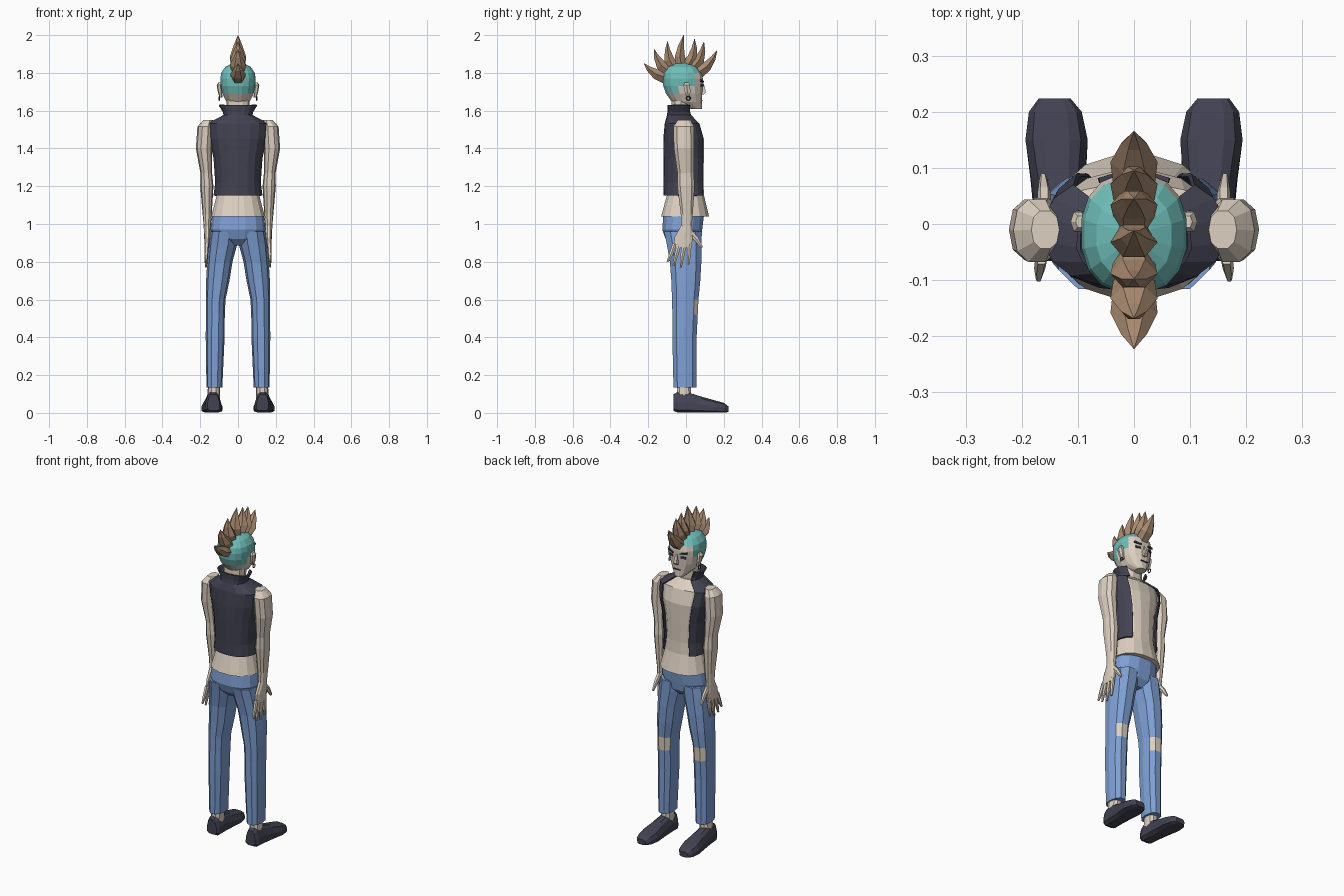
import bpy, bmesh, math
from mathutils import Vector

if "Cube" in bpy.data.objects:
    bpy.data.objects.remove(bpy.data.objects["Cube"], do_unlink=True)


def material(name, *rgb):
    mat = bpy.data.materials.new(name)
    mat.use_nodes = True
    mat.diffuse_color = (*rgb, 1)
    mat.node_tree.nodes["Principled BSDF"].inputs["Base Color"].default_value = (*rgb, 1)
    return mat


skin = material("pale skin", .72, .63, .53)
denim = material("blue denim", .21, .35, .66)
dark = material("dark leather", .054, .054, .084)
teal = material("teal scalp", .16, .52, .49)
brown = material("brown hair", .39, .255, .16)


def power(value, exponent):
    return math.copysign(abs(value) ** exponent, value)


def skin_rings(name, rings, mat, sides=10, square=.85, gap=0, second=None, rule=None):
    """Skin a row of rings (centre, u, v); gap leaves an opening around +v."""
    bm = bmesh.new()
    start = math.pi / 2 + gap
    span = math.tau - 2 * gap
    steps = sides + 1 if gap else sides
    shift = 0 if gap else .5
    rows = []
    for centre, u, v in rings:
        row = []
        for i in range(steps):
            a = start + span * (i + shift) / sides
            offset = u * power(math.cos(a), square) + v * power(math.sin(a), square)
            row.append(bm.verts.new(centre + offset))
        rows.append(row)
    for low, high in zip(rows, rows[1:]):
        for i in range(sides):
            j = (i + 1) % steps
            bm.faces.new((low[i], low[j], high[j], high[i]))
    if not gap:
        bm.faces.new(rows[0])
        bm.faces.new(rows[-1])
    bmesh.ops.recalc_face_normals(bm, faces=bm.faces)
    if rule:
        for face in bm.faces:
            face.material_index = int(rule(face.calc_center_median()))
    mesh = bpy.data.meshes.new(name)
    bm.to_mesh(mesh)
    bm.free()
    mesh.materials.append(mat)
    if second:
        mesh.materials.append(second)
    obj = bpy.data.objects.new(name, mesh)
    bpy.context.scene.collection.objects.link(obj)
    return obj


def upright(rows, side=1, grow=0):
    """Rows of x, y, z, half width, half depth become level rings."""
    return [(Vector((x * side, y, z)), Vector((w + grow, 0, 0)), Vector((0, d + grow, 0)))
            for x, y, z, w, d in rows]


def bent(points, widths, depths):
    """Rings across a path that bends in the side plane."""
    rings = []
    for i, p in enumerate(points):
        t = (points[min(i + 1, len(points) - 1)] - points[max(i - 1, 0)]).normalized()
        across = t.cross(Vector((1, 0, 0))).normalized()
        rings.append((p, Vector((widths[i], 0, 0)), across * depths[i]))
    return rings


def plate(name, centre, size, mat, tilt=0):
    bpy.ops.mesh.primitive_cube_add(size=1, location=centre, rotation=tilt or (0, 0, 0))
    obj = bpy.context.object
    obj.name = name
    obj.scale = size
    obj.data.materials.append(mat)
    return obj


# Torso, with the open vest built from the same rings
body = [(0, -.005, 1.04, .144, .129), (0, -.003, 1.15, .115, .1), (0, -.004, 1.22, .106, .098),
        (0, -.004, 1.35, .115, .1), (0, -.004, 1.45, .138, .1), (0, -.012, 1.53, .148, .085),
        (0, -.03, 1.575, .062, .055)]
skin_rings("torso", upright(body), skin, sides=16)
collar = [(0, -.032, 1.595, .066, .05), (0, -.032, 1.63, .088, .05)]
vest = skin_rings("vest", upright(body[1:] + collar, grow=.012), dark, sides=14, gap=math.radians(38))
thick = vest.modifiers.new("thickness", "SOLIDIFY")
thick.thickness = .008
thick.offset = 0

# Neck and head
skin_rings("neck", upright([(0, -.03, 1.54, .062, .05), (0, -.025, 1.69, .062, .052)]), skin)


def on_scalp(c):
    if c.y > .035:
        return c.z > 1.79
    return c.z > (1.74 if c.y > -.03 else 1.68)


head = [(0, .055, 1.61, .03, .03), (0, .005, 1.645, .062, .08), (0, -.01, 1.69, .084, .097),
        (0, -.016, 1.73, .092, .106), (0, -.017, 1.77, .095, .108), (0, -.018, 1.8, .09, .102),
        (0, -.02, 1.832, .068, .078), (0, -.02, 1.852, .03, .04)]
skin_rings("head", upright(head), skin, sides=16, second=teal, rule=on_scalp)
skin_rings("nose", upright([(0, .085, 1.685, .014, .012), (0, .094, 1.697, .014, .016),
                            (0, .088, 1.745, .008, .008)]), skin, sides=4)
plate("mouth", (0, .087, 1.655), (.045, .007, .004), dark)

# Crest of curved spikes: base and tip in the side plane
spikes = [(-.105, 1.775, -.222, 1.85), (-.095, 1.81, -.168, 1.925), (-.065, 1.83, -.098, 1.967),
          (-.025, 1.84, -.012, 2), (.01, 1.84, .045, 1.98), (.04, 1.83, .095, 1.965),
          (.062, 1.8, .165, 1.92)]
for number, (by, bz, ty, tz) in enumerate(spikes):
    base, tip = Vector((0, by, bz)), Vector((0, ty, tz))
    sag = Vector((0, math.copysign(.012, ty), -.008))
    path = [base, base.lerp(tip, .35) + sag, base.lerp(tip, .7) + sag * .8, tip]
    skin_rings(f"hair_spike_{number + 1}", bent(path, (.036, .042, .023, .001), (.04, .031, .017, .001)),
               brown, sides=6, square=1.1)

# Hips
hips = [(0, -.012, .885, .05, .06), (0, -.015, .92, .12, .095), (0, -.02, .97, .146, .108),
        (0, -.012, 1.05, .137, .11)]
skin_rings("hips", upright(hips), denim, sides=14)

leg = [(.125, -.005, .135, .042, .064), (.121, -.008, .4, .05, .067), (.12, -.005, .52, .05, .07),
       (.118, -.004, .6, .052, .073), (.107, -.001, .7, .062, .08), (.096, -.002, .8, .067, .087),
       (.079, -.01, .9, .077, .097), (.073, -.016, .96, .073, .104)]
arm = [(.158, -.01, 1.55, .025, .035), (.173, -.012, 1.515, .042, .058), (.18, -.01, 1.4, .043, .056),
       (.168, -.002, 1.27, .031, .045), (.165, 0, 1.2, .035, .048), (.163, .004, 1.05, .024, .033),
       (.163, .002, .99, .019, .03), (.163, -.012, .93, .016, .05), (.165, -.018, .875, .012, .05)]
shoe = [(-.066, .055, .034, .045), (-.045, .056, .045, .056), (.01, .055, .047, .055),
        (.08, .044, .05, .044), (.15, .034, .055, .034), (.2, .027, .045, .027), (.224, .02, .026, .016)]
fingers = {"little": (-.06, -.098, .8), "ring": (-.035, -.066, .78),
           "middle": (-.008, -.028, .77), "index": (.018, .012, .785)}

for word, s in (("left", 1), ("right", -1)):
    # Leg with a torn knee
    skin_rings(word + "_trouser_leg", upright(leg, s), denim, second=skin,
               rule=lambda c: .52 < c.z < .6 and c.y > .03)
    skin_rings(word + "_ankle", upright([(.13, -.01, .07, .034, .04), (.125, -.01, .2, .03, .036)], s), skin)

    # Shoe, narrower towards the top
    rings = [(Vector((s * (.132 + y * .04), y, z)), Vector((w, 0, 0)), Vector((0, 0, h)))
             for y, z, w, h in shoe]
    foot = skin_rings(word + "_shoe", rings, dark, square=.6)
    for v in foot.data.vertices:
        middle = s * .135
        v.co.x = middle + (v.co.x - middle) * (1.18 - 5 * v.co.z)

    # Arm, fingers and thumb
    skin_rings(word + "_arm", upright(arm, s), skin)
    for finger, (root, ty, tz) in fingers.items():
        path = [Vector((s * .165, root, .895)), Vector((s * .168, (root + ty) / 2, .84)),
                Vector((s * .17, ty, tz))]
        skin_rings(f"{word}_{finger}_finger", bent(path, (.011, .01, .005), (.013, .012, .006)), skin, sides=6)
    path = [Vector((s * .16, .012, .965)), Vector((s * .16, .055, .92)), Vector((s * .162, .085, .875))]
    skin_rings(word + "_thumb", bent(path, (.013, .012, .006), (.018, .014, .007)), skin, sides=6)

    # Ear, earring, eye and brow
    ear = [(.09, .012, 1.67, .008, .01), (.096, .008, 1.7, .011, .017), (.1, .004, 1.735, .013, .02),
           (.096, .004, 1.75, .008, .012)]
    skin_rings(word + "_ear", upright(ear, s), skin, sides=6)
    bpy.ops.mesh.primitive_torus_add(major_radius=.011, minor_radius=.003, major_segments=10,
                                     minor_segments=4, location=(s * .099, .012, 1.665),
                                     rotation=(0, math.pi / 2, 0))
    bpy.context.object.name = word + "_earring"
    bpy.context.object.data.materials.append(dark)
    plate(word + "_eye", (s * .04, .083, 1.733), (.03, .009, .012), dark, (0, 0, -s * .3))
    plate(word + "_brow", (s * .042, .084, 1.757), (.044, .009, .009), dark, (0, -s * .2, -s * .3))
